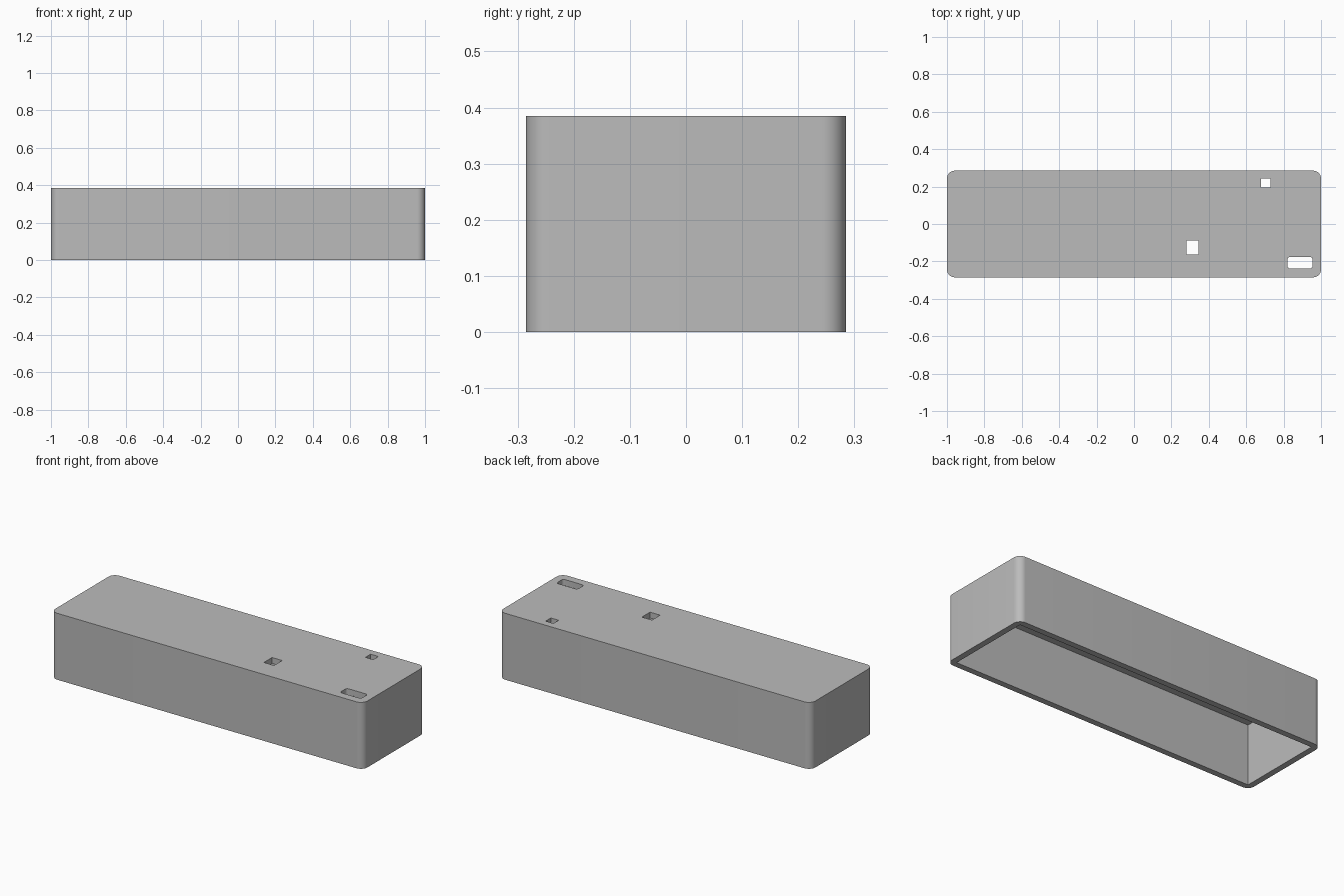
import bpy, bmesh, math

cube = bpy.data.objects.get("Cube")
if cube:
    bpy.data.objects.remove(cube, do_unlink=True)

grey = bpy.data.materials.new("plain grey")
grey.use_nodes = True
GREY = (0.5, 0.5, 0.5, 1)
grey.diffuse_color = GREY
grey.node_tree.nodes["Principled BSDF"].inputs["Base Color"].default_value = GREY

LENGTH, DEPTH, HEIGHT, WALL = 2.0, 0.57, 0.385, 0.035


def block(name, x, y, z, radius=0, segments=10):
    """Box between (min, max) pairs, with optional rounded vertical edges."""
    bm = bmesh.new()
    bmesh.ops.create_cube(bm, size=1)
    for v in bm.verts:
        v.co = [sum(r) / 2 + c * 2 * (r[1] - r[0]) / 2 for c, r in zip(v.co, (x, y, z))]
    if radius:
        upright = [e for e in bm.edges if abs(e.verts[0].co.z - e.verts[1].co.z) > 1e-4]
        bmesh.ops.bevel(bm, geom=upright, offset=radius, segments=segments,
                        profile=0.5, affect='EDGES')
    mesh = bpy.data.meshes.new(name)
    bm.to_mesh(mesh)
    bm.free()
    obj = bpy.data.objects.new(name, mesh)
    bpy.context.collection.objects.link(obj)
    mesh.materials.append(grey)
    return obj


# Outer shell with rounded upright corners
hx, hy = LENGTH / 2, DEPTH / 2
case = block("open_bottom_case", (-hx, hx), (-hy, hy), (0, HEIGHT), 0.042)

# Hollow interior, open underneath, and three through holes in the top
ix, iy, roof = hx - WALL, hy - WALL, HEIGHT - WALL
through = (roof - 0.05, HEIGHT + 0.1)
cutters = [
    block("interior_cutter", (-ix, ix), (-iy, iy), (-0.1, roof)),
    block("small_hole_cutter", (0.68, 0.73), (0.195, 0.243), through),
    block("middle_hole_cutter", (0.28, 0.345), (-0.163, -0.088), through),
    block("slot_cutter", (0.82, 0.955), (-0.238, -0.176), through, 0.015, 4),
]

bpy.context.view_layer.objects.active = case
for cutter in cutters:
    cutter.hide_render = True
    cut = case.modifiers.new("cut", 'BOOLEAN')
    cut.operation, cut.solver, cut.object = 'DIFFERENCE', 'EXACT', cutter
    bpy.ops.object.modifier_apply(modifier=cut.name)
    bpy.data.objects.remove(cutter, do_unlink=True)

# Smooth corners, crisp edges
bpy.ops.object.select_all(action='DESELECT')
case.select_set(True)
bpy.ops.object.shade_smooth_by_angle(angle=math.radians(30))
